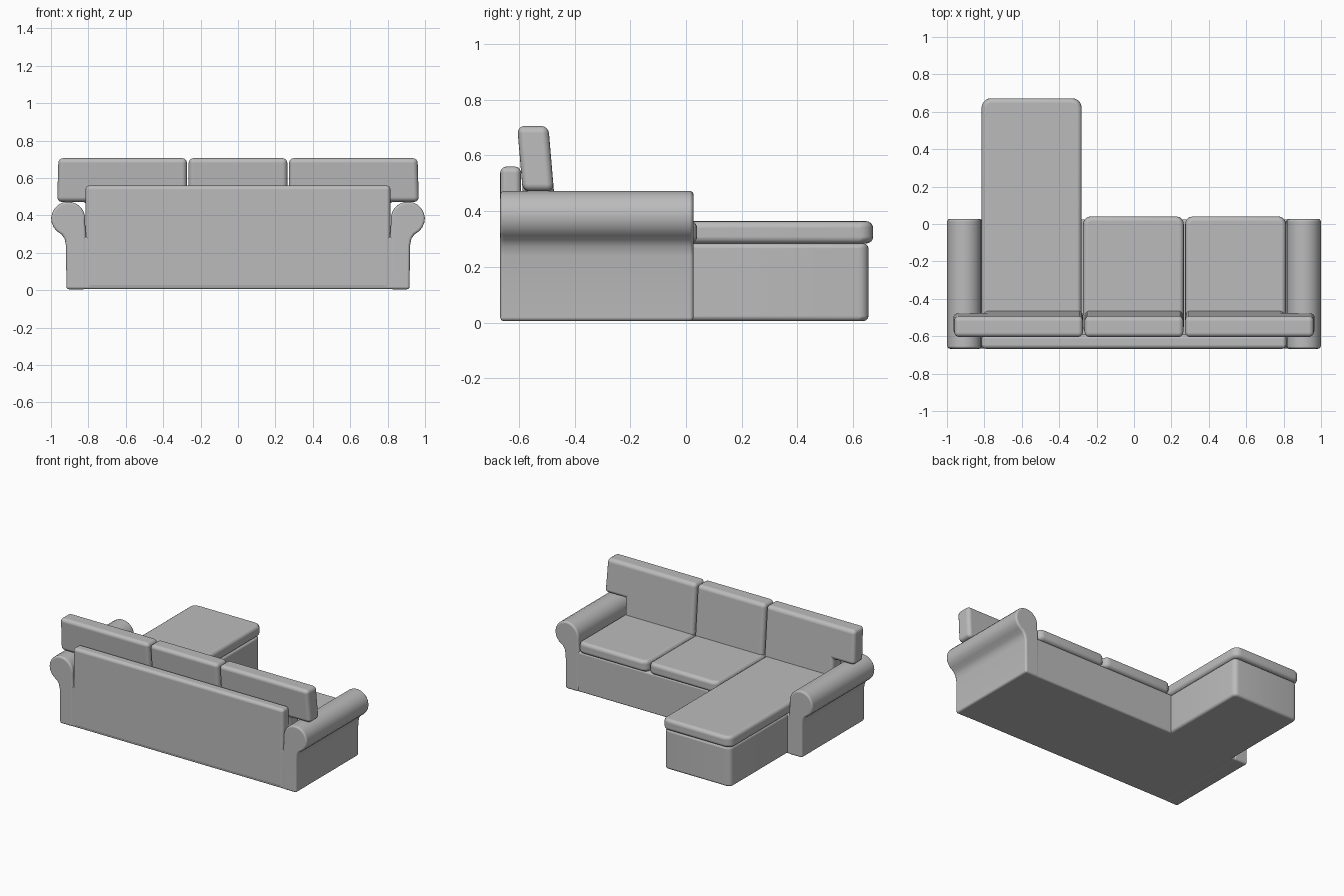
import bpy, bmesh, math

if "Cube" in bpy.data.objects:
    bpy.data.objects.remove(bpy.data.objects["Cube"])

fabric = bpy.data.materials.new("grey fabric")
fabric.diffuse_color = (0.5, 0.5, 0.5, 1)
fabric.use_nodes = True
fabric.node_tree.nodes["Principled BSDF"].inputs["Base Color"].default_value = fabric.diffuse_color


def finish(name, bm, bevel, segments=4):
    """Turn a bmesh into a smooth object with rounded edges."""
    bmesh.ops.recalc_face_normals(bm, faces=bm.faces)
    for f in bm.faces:
        f.smooth = True
    mesh = bpy.data.meshes.new(name)
    bm.to_mesh(mesh)
    bm.free()
    mesh.materials.append(fabric)
    ob = bpy.data.objects.new(name, mesh)
    bpy.context.collection.objects.link(ob)
    mod = ob.modifiers.new("rounding", 'BEVEL')
    mod.width = bevel
    mod.segments = segments
    mod.limit_method = 'ANGLE'
    mod.angle_limit = math.radians(35)
    mod.harden_normals = True
    return ob


def block(name, x, y, z, bevel, corner=0.0):
    """Box from ranges, with optional larger radius on its upright corners."""
    bm = bmesh.new()
    bmesh.ops.create_cube(bm, size=1)
    for v in bm.verts:
        v.co = [r[0] if c < 0 else r[1] for c, r in zip(v.co, (x, y, z))]
    if corner:
        upright = [e for e in bm.edges
                   if abs(e.verts[0].co.z - e.verts[1].co.z) > 0.01]
        bmesh.ops.bevel(bm, geom=upright, offset=corner, segments=5,
                        profile=0.5, affect='EDGES')
    return finish(name, bm, bevel)


def extrude_y(name, profile, y0, y1, bevel, side=1, lean=0.0):
    """Extrude an XZ profile along y, mirrored by side and leaning back."""
    bm = bmesh.new()
    verts = [bm.verts.new((side * x, y0 - lean * (z - 0.47), z)) for x, z in profile]
    face = bm.faces.new(verts)
    res = bmesh.ops.extrude_face_region(bm, geom=[face])
    new = [g for g in res["geom"] if isinstance(g, bmesh.types.BMVert)]
    bmesh.ops.translate(bm, verts=new, vec=(0, y1 - y0, 0))
    return finish(name, bm, bevel)


# Frame: seat base, backrest panel, chaise base
block("seat_base", (-0.9, 0.9), (-0.665, 0.024), (0.006, 0.285), 0.012)
block("back_panel", (-0.815, 0.815), (-0.667, -0.592), (0.007, 0.56), 0.022)
block("chaise_base", (-0.803, -0.285), (-0.1, 0.655), (0.006, 0.284), 0.018, 0.035)

# Rolled arms
arm = [(0.812, 0.005), (0.917, 0.005), (0.92, 0.24), (0.927, 0.275), (0.942, 0.297)]
for i in range(15):
    a = math.radians(-50 + i * 240 / 14)
    arm.append((0.908 + 0.091 * math.cos(a), 0.383 + 0.09 * math.sin(a)))
arm.append((0.814, 0.31))
for side, label in ((1, "right"), (-1, "left")):
    extrude_y(label + "_arm", arm, -0.667, 0.027, 0.014, side)

# Seat cushions and the long chaise cushion
block("middle_seat_cushion", (-0.272, 0.266), (-0.59, 0.04), (0.284, 0.364), 0.025, 0.04)
block("right_seat_cushion", (0.274, 0.812), (-0.59, 0.04), (0.284, 0.364), 0.025, 0.04)
block("chaise_cushion", (-0.815, -0.28), (-0.59, 0.672), (0.284, 0.364), 0.025, 0.05)

# Back cushions: outer ones step out over the arms
step = [(0.273, 0.34), (0.805, 0.34), (0.805, 0.472), (0.967, 0.472),
        (0.96, 0.706), (0.273, 0.706)]
plain = [(-0.264, 0.34), (0.264, 0.34), (0.264, 0.706), (-0.264, 0.706)]
for name, profile, side in (("right_back_cushion", step, 1),
                            ("left_back_cushion", step, -1),
                            ("middle_back_cushion", plain, 1)):
    extrude_y(name, profile, -0.586, -0.474, 0.026, side, lean=0.085)
